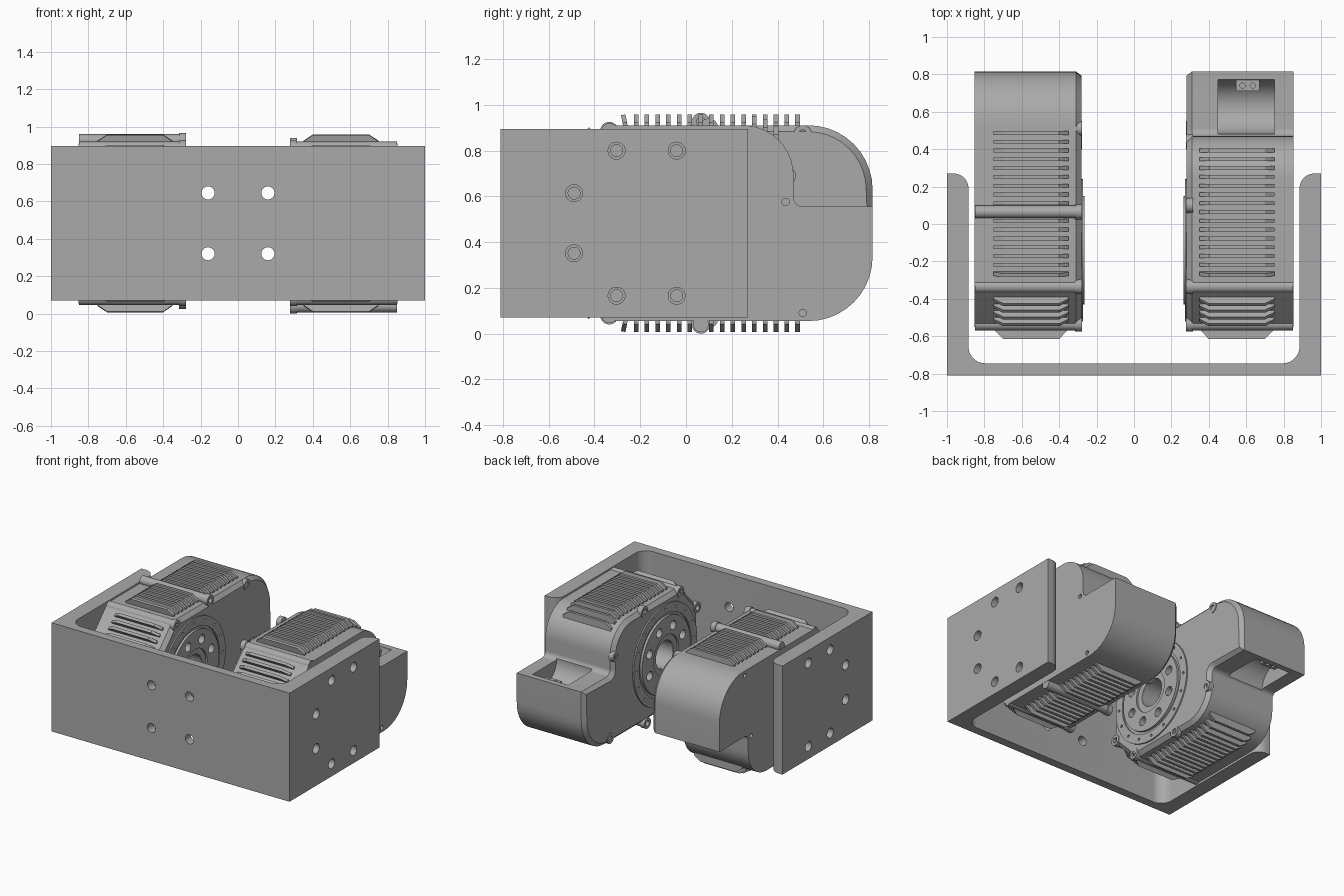
import bpy, bmesh
from math import pi, sin, cos, tan, radians
from mathutils import Matrix, Vector

if "Cube" in bpy.data.objects:
    bpy.data.objects.remove(bpy.data.objects["Cube"])

grey = bpy.data.materials.new("machined grey")
grey.use_nodes = True
grey.diffuse_color = (0.4, 0.4, 0.4, 1)
grey.node_tree.nodes["Principled BSDF"].inputs["Base Color"].default_value = (0.4, 0.4, 0.4, 1)

MID = 0.4825          # height of the motor axis
AXIS_Y = -0.14
PLACE = {"x": lambda a, b, d: (d, a, b),
         "y": lambda a, b, d: (a, d, b),
         "z": lambda a, b, d: (a, b, d)}


def circle(a, b, r, n=24):
    return [(a + r * cos(2 * pi * i / n), b + r * sin(2 * pi * i / n)) for i in range(n)]


def rounded(corners, steps=10):
    """Polygon of (a, b, radius) corners with filleted corners."""
    out = []
    for i, (a, b, r) in enumerate(corners):
        p = Vector((a, b))
        if not r:
            out.append((a, b))
            continue
        u = (Vector(corners[i - 1][:2]) - p).normalized()
        v = (Vector(corners[(i + 1) % len(corners)][:2]) - p).normalized()
        half = u.angle(v) / 2
        centre = p + (u + v).normalized() * (r / sin(half))
        start = p + u * (r / tan(half)) - centre
        sweep = start.angle_signed(p + v * (r / tan(half)) - centre)
        for k in range(steps + 1):
            t = -sweep * k / steps
            out.append((centre.x + start.x * cos(t) - start.y * sin(t),
                        centre.y + start.x * sin(t) + start.y * cos(t)))
    return out


def finish(name, bm):
    bmesh.ops.recalc_face_normals(bm, faces=bm.faces)
    mesh = bpy.data.meshes.new(name)
    bm.to_mesh(mesh)
    bm.free()
    mesh.materials.append(grey)
    obj = bpy.data.objects.new(name, mesh)
    bpy.context.collection.objects.link(obj)
    return obj


def prisms(name, outlines, d0, d1, axis="x", chamfer=0):
    """Extrude outlines along an axis, optionally chamfering the d0 end."""
    bm = bmesh.new()
    for pts in outlines:
        lo = [bm.verts.new(PLACE[axis](a, b, d0)) for a, b in pts]
        hi = [bm.verts.new(PLACE[axis](a, b, d1)) for a, b in pts]
        cap = bm.faces.new(lo)
        bm.faces.new(hi[::-1])
        for i in range(len(pts)):
            j = (i + 1) % len(pts)
            bm.faces.new((lo[j], lo[i], hi[i], hi[j]))
        if chamfer:
            bmesh.ops.recalc_face_normals(bm, faces=bm.faces)
            bmesh.ops.inset_region(bm, faces=[cap], thickness=chamfer, depth=chamfer)
    return finish(name, bm)


def cut(obj, cutters):
    for cutter in cutters:
        mod = obj.modifiers.new("cut", "BOOLEAN")
        mod.operation, mod.solver, mod.object = "DIFFERENCE", "EXACT", cutter
        bpy.context.view_layer.objects.active = obj
        bpy.ops.object.modifier_apply(modifier=mod.name)


def smooth(obj):
    bpy.ops.object.select_all(action="DESELECT")
    obj.select_set(True)
    bpy.context.view_layer.objects.active = obj
    bpy.ops.object.shade_smooth_by_angle(angle=radians(25))


def discard(cutters):
    for c in cutters:
        bpy.data.objects.remove(c)


# U-shaped bracket with bolt holes
half = [(1, -0.81, 0), (1, 0.27, 0), (0.885, 0.27, 0.08), (0.885, -0.745, 0.09)]
bracket = prisms("bracket", [rounded(half + [(-a, b, r) for a, b, r in half[::-1]])],
                 0.07, 0.895, "z")
bolt_circle = [(-0.172 + 0.343 * cos(a), MID + 0.343 * sin(a))
               for a in [radians(22.5 + 45 * k) for k in range(1, 7)]]
holes = [prisms("front_holes", [circle(x, z, 0.035) for x in (-0.16, 0.16) for z in (0.32, 0.645)],
                -1, -0.6, "y"),
         prisms("side_holes", [circle(y, z, 0.037) for y, z in bolt_circle], -1.1, 1.1)]
cut(bracket, holes)
discard(holes)
smooth(bracket)

# Motor housing: stepped back on top, sloped front
motor = []
housing = prisms("motor_housing", [rounded([
    (-0.35, 0.91, 0.03), (0.47, 0.91, 0.22), (0.47, 0.555, 0.04), (0.815, 0.555, 0),
    (0.815, 0.055, 0.28), (-0.35, 0.055, 0.03), (-0.55, 0.26, 0.03), (-0.55, 0.705, 0.03)])],
    0.31, 0.852, chamfer=0.028)
motor.append(housing)

# Output flange: stepped ring revolved about the motor axis
steps = [(0.34, 0.38), (0.272, 0.38), (0.272, 0.31), (0.29, 0.31), (0.29, 0.29),
         (0.264, 0.29), (0.264, 0.15), (0.278, 0.15), (0.278, 0.105), (0.34, 0.105)]
bm = bmesh.new()
ring = [bm.verts.new((x, AXIS_Y, MID + r)) for x, r in steps]
edges = [bm.edges.new((ring[i - 1], ring[i])) for i in range(len(ring))]
bmesh.ops.spin(bm, geom=ring + edges, cent=(0, AXIS_Y, MID), axis=(1, 0, 0),
               angle=2 * pi, steps=48, use_merge=True)
bmesh.ops.remove_doubles(bm, verts=bm.verts, dist=0.0001)
flange = finish("output_flange", bm)
motor.append(flange)

# Shared bolt holes, bore, rear screw holes and cable pocket
def around(r, n, size, turn=0):
    return [circle(AXIS_Y + r * cos(2 * pi * k / n + turn), MID + r * sin(2 * pi * k / n + turn), size, 16)
            for k in range(n)]

flange_holes = prisms("flange_holes", around(0.215, 8, 0.034, pi / 8) + around(0.345, 16, 0.01),
                      0.2, 0.38)
bore = prisms("bore", [circle(AXIS_Y, MID, 0.104, 48)], 0.2, 0.6)
screws = prisms("screw_holes", [circle(y, z, 0.026) for y, z in bolt_circle]
                + [circle(0.435, 0.575, 0.016), circle(0.51, 0.09, 0.016)], 0.82, 0.9)
pocket = prisms("pocket", [circle(0.627, 0.56, 0.145, 40)], 0.45, 0.75)
cut(flange, [flange_holes])
cut(housing, [flange_holes, bore, screws, pocket])
discard([flange_holes, bore, screws, pocket])

# Cable socket in the pocket
socket = prisms("cable_socket", [[(0.71, 0.43), (0.77, 0.43), (0.77, 0.535), (0.71, 0.535)]], 0.545, 0.67)
pins = prisms("pin_holes", [circle(x, 0.74, 0.014, 12) for x in (0.58, 0.635)], 0.5, 0.6, "z")
cut(socket, [pins])
discard([pins])
motor.append(socket)

# Long tie-rod tubes across the housing and short lugs on the inner cover
tubes = [(-0.335, 0.885), (-0.335, 0.08), (-0.535, 0.69), (-0.535, 0.275), (0.065, 0.04)]
motor.append(prisms("tie_tubes", [circle(y, z, 0.034) for y, z in tubes], 0.31, 0.85))
lugs = prisms("cover_lugs", [circle(y, z, 0.04) for y, z in
              tubes + [(0.1, 0.9), (0.51, 0.095), (0.44, 0.69)]], 0.277, 0.315)
lug_holes = prisms("lug_holes", [circle(y, z, 0.02, 16) for y, z in
                   tubes + [(0.1, 0.9), (0.51, 0.095), (0.44, 0.69)]], 0.2, 0.3)
cut(lugs, [lug_holes])
discard([lug_holes])
motor.append(lugs)

# Cooling fins: trapezoid plates standing on each outer facet
def fin(bm, y, z, tilt, height=0.047, thick=0.02):
    """Fin at (y, z) whose outward direction is tilted from +z toward +y."""
    shape = [(0.35, -0.04), (0.35, 0.012), (0.40, height), (0.70, height), (0.752, 0.012), (0.752, -0.04)]
    sides = []
    for s in (-thick / 2, thick / 2):
        sides.append([bm.verts.new((x, y + s * cos(tilt) + h * sin(tilt),
                                    z - s * sin(tilt) + h * cos(tilt))) for x, h in shape])
    bm.faces.new(sides[0])
    bm.faces.new(sides[1][::-1])
    for i in range(len(shape)):
        bm.faces.new((sides[0][i - 1], sides[0][i], sides[1][i], sides[1][i - 1]))

bm = bmesh.new()
for k in range(15):                               # top and bottom rows
    y = -0.265 + 0.047 * k
    lean = -0.2 if k == 0 else 0
    drop = max(0, y - 0.25)
    fin(bm, y, 0.91 - (0.22 - (0.22 ** 2 - drop ** 2) ** 0.5), lean)
for k in range(17):
    y = -0.265 + 0.047 * k
    if abs(y - 0.065) > 0.035:
        fin(bm, y, 0.055, pi + (0.2 if k == 0 else 0))
for k in range(4):                                # sloped front rows
    t = 0.24 + 0.18 * k
    fin(bm, -0.35 - 0.2 * t, 0.91 - 0.205 * t, -pi / 4)
    fin(bm, -0.35 - 0.2 * t, 0.055 + 0.205 * t, -3 * pi / 4)
for k in range(8):                                # front face row
    fin(bm, -0.55, MID + 0.047 * (k - 3.5), -pi / 2, 0.065)
motor.append(finish("cooling_fins", bm))

# Second motor is the first turned half a revolution about the long axis
pivot = Matrix.Translation((0, 0, MID))
turn = pivot @ Matrix.Rotation(pi, 4, "Y") @ pivot.inverted()
for part in motor:
    if part.name != "cooling_fins":
        smooth(part)
    twin = part.copy()
    twin.name = "right_" + part.name
    part.name = "left_" + part.name
    twin.matrix_world = turn
    bpy.context.collection.objects.link(twin)
